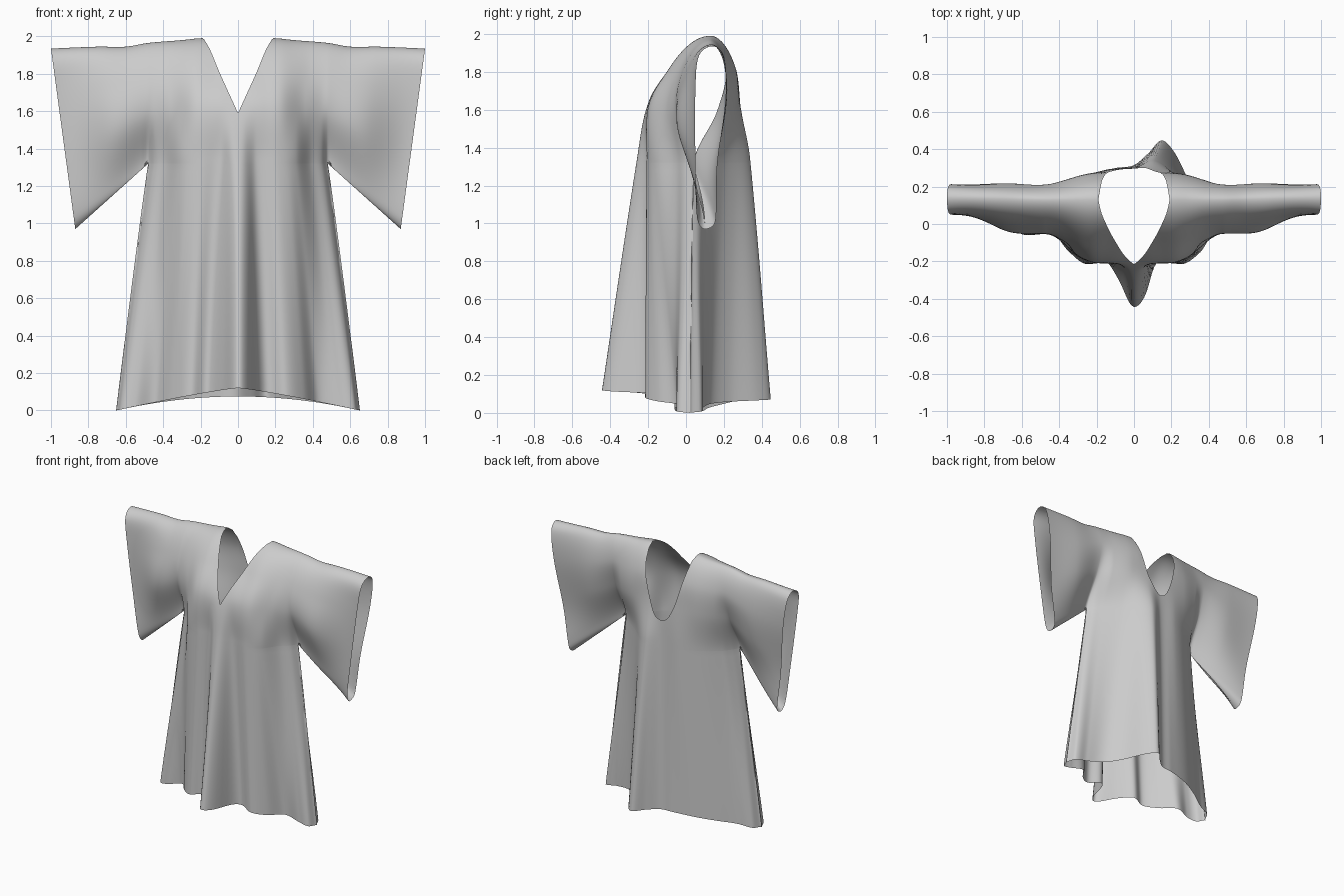
import bpy, bmesh, math

if "Cube" in bpy.data.objects:
    bpy.data.objects.remove(bpy.data.objects["Cube"])


def curve(pts, x):
    """Smooth (cubic) interpolation through (x, y) points."""
    n = len(pts)
    x = min(max(x, pts[0][0]), pts[-1][0])
    i = 0
    while i < n - 2 and x > pts[i + 1][0]:
        i += 1

    def slope(k):
        a, b = pts[max(k - 1, 0)], pts[min(k + 1, n - 1)]
        return (b[1] - a[1]) / (b[0] - a[0])
    (x0, y0), (x1, y1) = pts[i], pts[i + 1]
    h = x1 - x0
    t = (x - x0) / h
    return (y0 * (1 + 2 * t) * (1 - t) ** 2 + slope(i) * h * t * (1 - t) ** 2
            + y1 * t * t * (3 - 2 * t) + slope(i + 1) * h * t * t * (t - 1))


def mirrored(pts):
    return [(-a, b) for a, b in reversed(pts) if a > 0] + pts


# Cloth depth (s, y) rows from shoulder ridge to hem; s=1 is the armpit, s=2 the cuff
RIDGE = mirrored([(0, .13), (1, .13), (2, .14)])
FRONT = [
    RIDGE,
    mirrored([(0, -.09), (.25, -.085), (.5, -.085), (.8, -.035), (1, -.02), (1.5, -.02), (2, .06)]),
    mirrored([(0, -.205), (.3, -.2), (.5, -.185), (.75, -.1), (1, -.05), (1.5, -.07), (2, .05)]),
    mirrored([(0, -.258), (.07, -.25), (.2, -.205), (.45, -.205), (.65, -.16), (.8, -.06),
              (.93, -.01), (1, .04), (1.06, .04), (1.5, .05), (2, .1)]),
    [(-2, .1), (-1, .02), (-.96, -.04), (-.85, -.06), (-.68, -.04), (-.55, -.14), (-.4, -.215),
     (-.25, -.19), (-.13, -.3), (-.03, -.44), (.03, -.45), (.1, -.38), (.17, -.23), (.25, -.18),
     (.4, -.215), (.55, -.15), (.66, -.05), (.85, -.05), (.96, -.04), (1, .02), (2, .1)],
]
BACK = [
    RIDGE,
    mirrored([(0, .265), (.5, .255), (1, .21), (1.5, .22), (2, .205)]),
    mirrored([(0, .29), (.5, .27), (.8, .22), (1, .165), (1.5, .2), (2, .185)]),
    [(-2, .1), (-1.5, .07), (-1.06, .04), (-1, .04), (-.93, .09), (-.85, .14), (-.6, .23),
     (-.3, .29), (0, .3), (.25, .335), (.6, .2), (.85, .11), (.93, .08), (1, .04), (1.06, .04),
     (1.5, .07), (2, .1)],
    [(-2, .1), (-1, .02), (-.95, .08), (-.8, .12), (-.6, .2), (-.4, .26), (-.15, .3), (0, .315),
     (.12, .38), (.23, .45), (.34, .38), (.46, .23), (.6, .13), (.8, .09), (.95, .08), (1, .02),
     (2, .1)],
]
# Sleeve cuff loop: y along the rim from top (0) to bottom (1)
CUFF = {1: [(0, .14), (.15, .065), (.3, .05), (.6, .05), (.85, .06), (1, .1)],
        -1: [(0, .14), (.15, .2), (.35, .21), (.6, .165), (.8, .16), (.9, .148), (1, .1)]}
ARMPIT_X, ARMPIT_Z = .48, 1.32
SHOULDER = [(0, 1.99), (.2, 1.99), (.3, 1.98), (.48, 1.965), (.6, 1.945), (.75, 1.945), (1, 1.935)]
NECK = {1: [(0, 1.59), (.05, 1.7), (.1, 1.81), (.15, 1.93), (.185, 1.99)],
        -1: [(0, 1.5), (.05, 1.53), (.1, 1.63), (.14, 1.76), (.17, 1.89), (.185, 1.99)]}
D_ARM = curve(SHOULDER, ARMPIT_X) - ARMPIT_Z


def warp(d):
    # square root near the top rounds the shoulder fold
    return math.sqrt(max(d, 0)) if d < .4 else .6325 + (d - .4) * .79


KEYS = [warp(d) for d in (0, .17, .37, D_ARM, 1.95)]


def depth(face, s, d):
    f, b = [curve([(k, curve(r, s)) for k, r in zip(KEYS, rows)], warp(d))
            for rows in (FRONT, BACK)]
    if f > b or (abs(s) == 1 and d > D_ARM):   # keep sheets apart, join at side seam
        return (f + b) / 2
    return f if face == 1 else b


def add_grid(bm, columns):
    cols = [[bm.verts.new(p) for p in c] for c in columns]
    for a, b in zip(cols, cols[1:]):
        for i in range(len(a) - 1):
            bm.faces.new((a[i], b[i], b[i + 1], a[i + 1]))


UP, LOW, HALF = 40, 30, 60
STEPS = [(1 - math.cos(math.pi * i / UP)) / 2 for i in range(UP + 1)]


def body_column(face, u):
    s = .5 * u + .5 * math.sin(u * math.pi / 2)
    x0 = abs(s) * ARMPIT_X
    ridge = curve(SHOULDER, x0)
    top = min(ridge, curve(NECK[face], x0)) if x0 < .185 else ridge
    hem = .12 * (1 - abs(s) ** 1.2) if face == 1 else .075 * (1 - s * s)
    zs = [top - (top - ARMPIT_Z) * v for v in STEPS]
    zs += [ARMPIT_Z + (hem - ARMPIT_Z) * i / LOW for i in range(1, LOW + 1)]
    out = []
    for z in zs:
        fall = max(0, (ARMPIT_Z - z) / ARMPIT_Z)
        out.append((s * (ARMPIT_X + .172 * fall ** .95), depth(face, s, ridge - z), z))
    return out


def sleeve_column(face, side, t):
    xt, xb = ARMPIT_X + .52 * t, ARMPIT_X + .39 * t
    zt, zb = curve(SHOULDER, xt), ARMPIT_Z - .35 * t
    w = t ** 1.5
    out = []
    for i, v in enumerate(STEPS):
        y = depth(face, side * (1 + t), v * D_ARM) * (1 - w) + curve(CUFF[face], i / UP) * w
        out.append((side * (xt + (xb - xt) * v), y, zt + (zb - zt) * v))
    return out


# Robe: front and back sheets for body and both sleeves, welded along the seams
bm = bmesh.new()
for face in (1, -1):
    add_grid(bm, [body_column(face, i / HALF) for i in range(-HALF, HALF + 1)])
    for side in (1, -1):
        add_grid(bm, [sleeve_column(face, side, i / 30) for i in range(31)])
bmesh.ops.remove_doubles(bm, verts=bm.verts, dist=.0008)
bmesh.ops.recalc_face_normals(bm, faces=bm.faces)
for f in bm.faces:
    f.smooth = True
mesh = bpy.data.meshes.new("robe")
bm.to_mesh(mesh)
bm.free()
robe = bpy.data.objects.new("robe", mesh)
bpy.context.collection.objects.link(robe)
